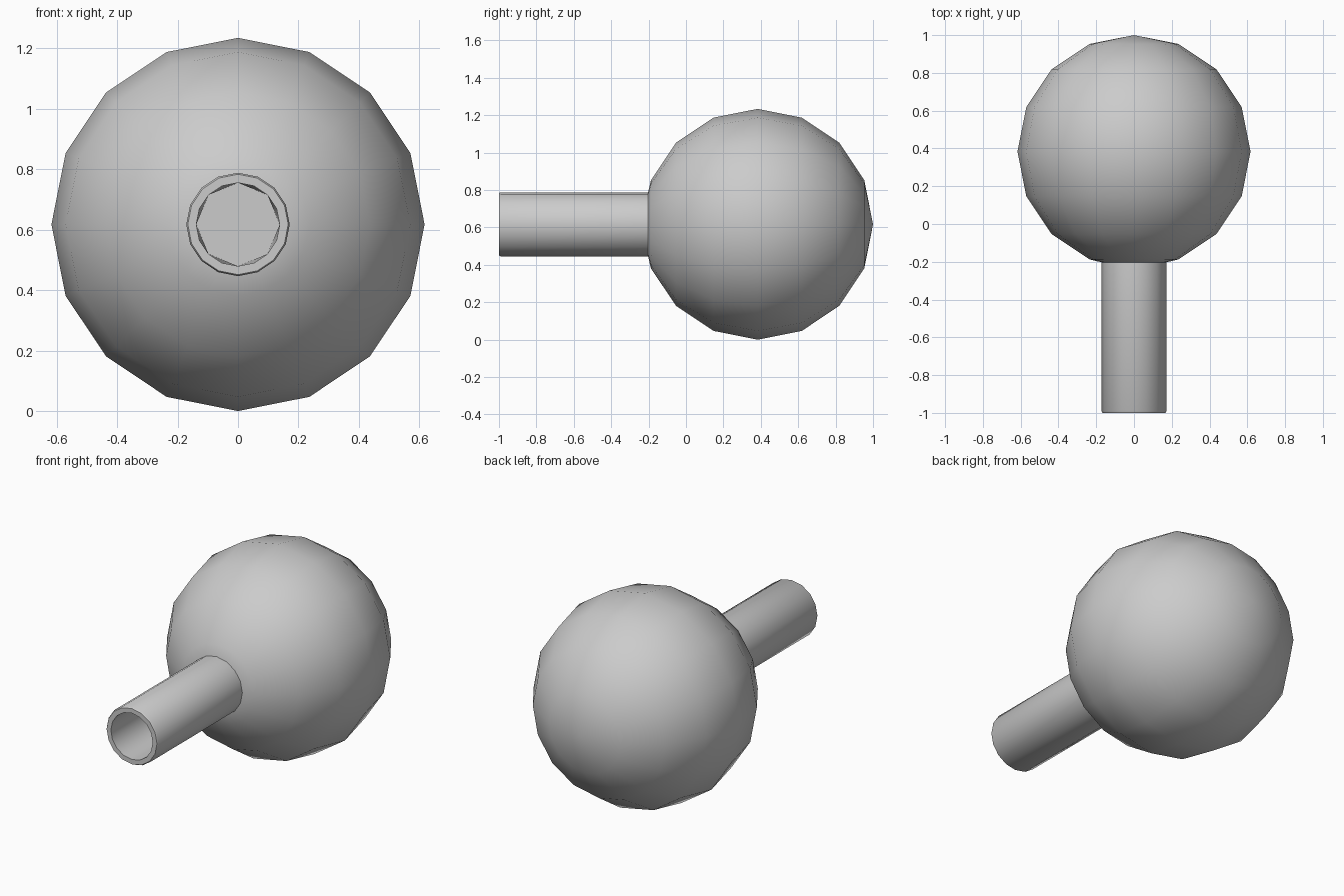
import bpy, bmesh
from math import sin, cos, pi, radians

if "Cube" in bpy.data.objects:
    bpy.data.objects.remove(bpy.data.objects["Cube"])

N = 16                      # sides around the long (y) axis
R = 0.617                   # bulb radius
CY, CZ = 1.0 - R, R         # bulb centre


def lathe(name, profile, cap_end=False):
    """Revolve (radius, y, radius factor of odd vertices) rings around the y axis."""
    bm = bmesh.new()
    prev = None
    for r, y, odd in profile:
        if r == 0:
            ring = [bm.verts.new((0, y, CZ))] * N
        else:
            ring = []
            for i in range(N):
                a = 2 * pi * i / N
                q = r * (odd if i % 2 else 1)
                ring.append(bm.verts.new((q * sin(a), y, CZ + q * cos(a))))
        if prev:
            for i in range(N):
                j = (i + 1) % N
                loop = list(dict.fromkeys((prev[i], prev[j], ring[j], ring[i])))
                bm.faces.new(loop)
        prev = ring
    if cap_end:
        bm.faces.new(prev)
    bmesh.ops.recalc_face_normals(bm, faces=bm.faces)
    me = bpy.data.meshes.new(name)
    bm.to_mesh(me)
    bm.free()
    ob = bpy.data.objects.new(name, me)
    bpy.context.collection.objects.link(ob)
    bpy.ops.object.select_all(action='DESELECT')
    ob.select_set(True)
    bpy.context.view_layer.objects.active = ob
    bpy.ops.object.shade_smooth_by_angle(angle=radians(35))
    return ob


# round bulb, from the back pole to the ring before the neck
profile = [(0, 1.0, 1)]
profile += [(R * sin(pi * k / 8), CY + R * cos(pi * k / 8), 1) for k in range(1, 8)]

# hollow neck: outer wall, slightly eased rim, bore narrowing to an octagon
profile += [
    (0.171, -0.203, 1),
    (0.171, -0.992, 1),
    (0.166, -1.0, 1),
    (0.138, -1.0, 1),
    (0.138, -0.2, cos(pi / 8)),
]
lathe("bulb_with_neck", profile, cap_end=True)
